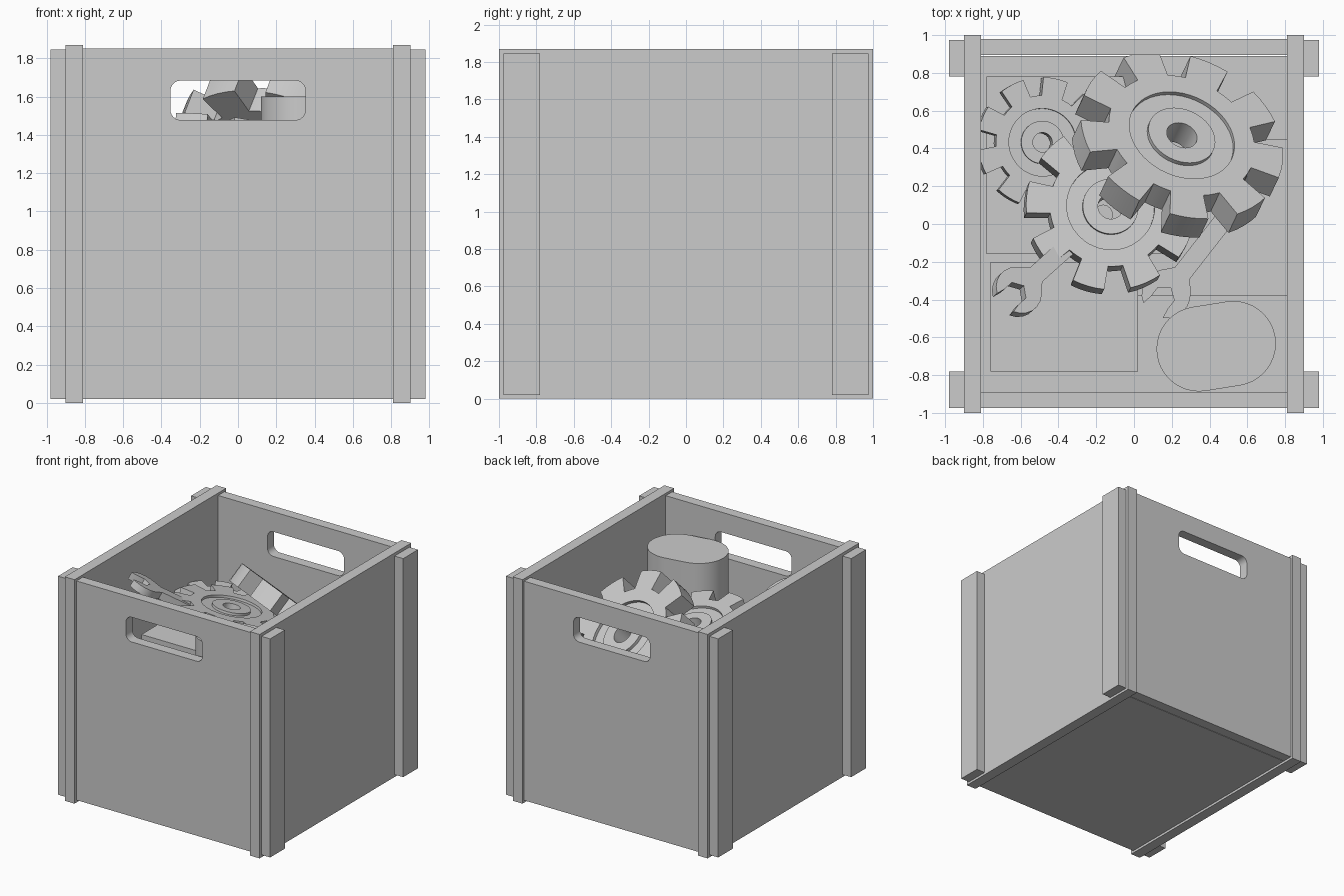
import bpy
import bmesh
from math import sin, cos, radians, pi
from mathutils import Matrix, Vector

if "Cube" in bpy.data.objects:
    bpy.data.objects.remove(bpy.data.objects["Cube"])

grey = bpy.data.materials.new("plain grey")
grey.use_nodes = True
colour = (0.6, 0.6, 0.6, 1)
grey.diffuse_color = colour
grey.node_tree.nodes["Principled BSDF"].inputs["Base Color"].default_value = colour


def link(name, bm, smooth=False):
    mesh = bpy.data.meshes.new(name)
    bm.to_mesh(mesh)
    bm.free()
    mesh.materials.append(grey)
    obj = bpy.data.objects.new(name, mesh)
    bpy.context.collection.objects.link(obj)
    if smooth:
        bpy.ops.object.select_all(action="DESELECT")
        obj.select_set(True)
        bpy.context.view_layer.objects.active = obj
        bpy.ops.object.shade_smooth_by_angle(angle=radians(25))
    return obj


def box(name, x, y, z):
    """Box from (low, high) ranges on each axis."""
    bm = bmesh.new()
    bmesh.ops.create_cube(bm, size=1)
    for v in bm.verts:
        v.co = [r[0] if c < 0 else r[1] for r, c in zip((x, y, z), v.co)]
    return link(name, bm)


def plate(bm, loops, thickness, matrix):
    """Add a flat plate with an outline and optional holes to bm."""
    curve = bpy.data.curves.new("outline", "CURVE")
    curve.dimensions = "2D"
    curve.fill_mode = "BOTH"
    curve.extrude = thickness / 2
    for loop in loops:
        spline = curve.splines.new("POLY")
        spline.points.add(len(loop) - 1)
        for point, (x, y) in zip(spline.points, loop):
            point.co = (x, y, 0, 1)
        spline.use_cyclic_u = True
    helper = bpy.data.objects.new("outline", curve)
    bpy.context.collection.objects.link(helper)
    bpy.context.view_layer.update()
    mesh = bpy.data.meshes.new_from_object(
        helper.evaluated_get(bpy.context.evaluated_depsgraph_get()))
    bpy.data.objects.remove(helper)
    part = bmesh.new()
    part.from_mesh(mesh)
    bmesh.ops.remove_doubles(part, verts=part.verts, dist=0.0001)
    bmesh.ops.recalc_face_normals(part, faces=part.faces)
    part.transform(matrix)
    part.to_mesh(mesh)
    part.free()
    bm.from_mesh(mesh)
    bpy.data.meshes.remove(mesh)


def arc(cx, cy, r, start, end, steps):
    return [(cx + r * cos(radians(start + (end - start) * i / steps)),
             cy + r * sin(radians(start + (end - start) * i / steps)))
            for i in range(steps + 1)]


def circle(r, steps=48):
    return arc(0, 0, r, 0, 360, steps)[:-1]


# Crate: side panels, corner posts and floor
for side, s in (("left", 1), ("right", -1)):
    box(side + "_panel", sorted((s * 0.81, s * 0.9)), (-1, 1), (0, 1.87))
    for end, e in (("front", -1), ("back", 1)):
        box(f"{end}_{side}_post", sorted((s * 0.9, s * 0.98)),
            sorted((e * 0.78, e * 0.975)), (0.02, 1.845))
box("floor", (-0.81, 0.81), (-0.89, 0.89), (0.02, 0.09))

# Front and back panels with rounded hand holes
outline = [(-0.81, 0.02), (0.81, 0.02), (0.81, 1.85), (-0.81, 1.85)]
hole = []
for cx, cz, a in ((0.3, 1.63, 0), (-0.3, 1.63, 90), (-0.3, 1.53, 180), (0.3, 1.53, 270)):
    hole += arc(cx, cz, 0.053, a, a + 90, 6)
for name, y in (("front_panel", -0.932), ("back_panel", 0.937)):
    bm = bmesh.new()
    plate(bm, [outline, hole], 0.085,
          Matrix.Translation((0, y, 0)) @ Matrix.Rotation(pi / 2, 4, "X"))
    link(name, bm, True)

# Packed boxes and an oval tin
box("back_box", (-0.78, 0.16), (-0.16, 0.78), (0.09, 1.1))
box("front_box", (-0.76, 0.02), (-0.78, -0.2), (0.09, 0.95))
box("side_box", (0.02, 0.81), (-0.38, 0.45), (0.09, 0.85))
bm = bmesh.new()
tin = arc(-0.092, 0, 0.225, 90, 270, 20) + arc(0.092, 0, 0.225, -90, 90, 20)
plate(bm, [tin], 1.51,
      Matrix.Translation((0.435, -0.647, 0.845)) @ Matrix.Rotation(radians(9), 4, "Z"))
link("oval_tin", bm, True)


def gear(name, centre, normal, radius, phase, teeth=9):
    """Toothed rim, thinner web and full-depth bored hub."""
    thick = 0.29 * radius
    tilt = Vector((0, 0, 1)).rotation_difference(Vector(normal)).to_matrix().to_4x4()
    place = Matrix.Translation(centre) @ tilt
    rim = []
    for i in range(teeth):
        a = phase + i * 360 / teeth
        root = 0.72 * radius
        rim += arc(0, 0, root, a - 27, a - 13, 3)
        rim += arc(0, 0, radius, a - 11, a + 11, 4)
    bm = bmesh.new()
    ring, hub, bore = 0.52 * radius, 0.33 * radius, 0.15 * radius
    plate(bm, [rim, circle(ring)], thick, place)
    plate(bm, [circle(ring), circle(hub)], thick * 0.7, place)
    plate(bm, [circle(hub), circle(bore)], thick, place)
    link(name, bm, True)


gear("large_gear", (0.23, 0.42, 1.31), (0.29, 0.61, 0.73), 0.56, 268)
gear("middle_gear", (-0.13, 0.08, 1.35), (0.1, 0.2, 0.97), 0.45, 254)
gear("small_gear", (-0.49, 0.43, 1.18), (0.12, 0.05, 0.98), 0.345, 78)


def wrench(name, head, heading, pitch, length):
    """Open-ended spanner: jaw at the head, rounded tail."""
    half = 0.05
    shape = arc(length, 0, half, -90, 90, 8)
    shape += [(0.14, half)] + arc(0, 0, 0.13, 50, 150, 6)
    shape += [(-0.06, 0.055), (0.0, 0.055), (0.04, 0),
              (0.0, -0.055), (-0.06, -0.055)]
    shape += arc(0, 0, 0.13, 210, 310, 6) + [(0.14, -half)]
    bm = bmesh.new()
    plate(bm, [shape], 0.06,
          Matrix.Translation(head) @ Matrix.Rotation(radians(heading), 4, "Z")
          @ Matrix.Rotation(radians(pitch), 4, "Y"))
    link(name, bm, True)


wrench("left_wrench", (-0.62, -0.36, 1.63), 42, 30, 0.7)
wrench("right_wrench", (0.17, -0.37, 0.89), 52, 0, 0.85)
